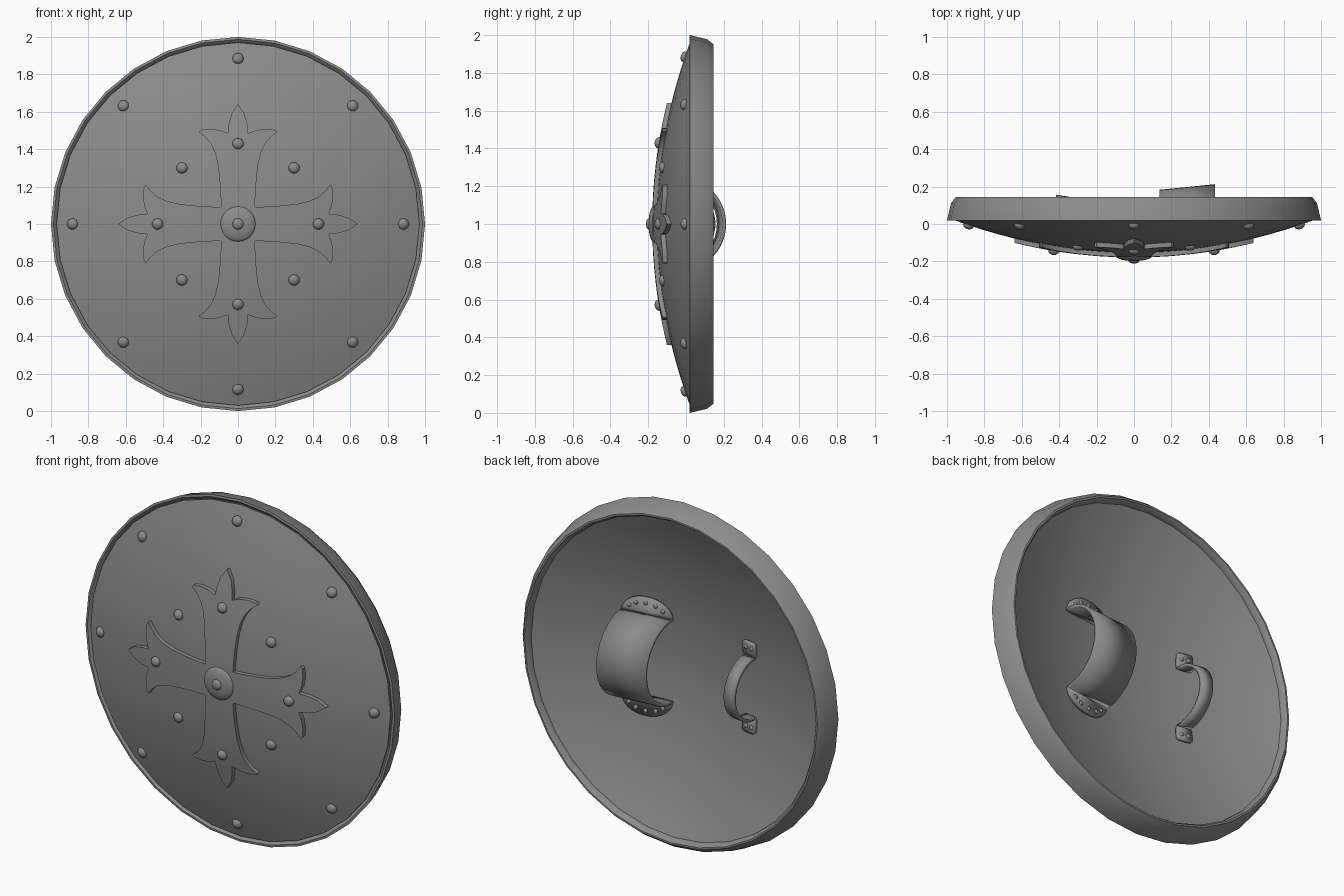
import bpy, bmesh
from math import sin, cos, pi
from mathutils import Matrix, Vector

if "Cube" in bpy.data.objects:
    bpy.data.objects.remove(bpy.data.objects["Cube"])

grey = bpy.data.materials.new("dark_grey")
grey.diffuse_color = (0.26, 0.26, 0.26, 1)
grey.use_nodes = True
grey.node_tree.nodes["Principled BSDF"].inputs["Base Color"].default_value = grey.diffuse_color


def dome(x, z):
    """Front surface depth, with x and z measured from the shield centre."""
    return -0.155 + 0.19 * (x * x + z * z)


def hollow(x, z):
    """Back surface depth."""
    return -0.1 + 0.24 * (x * x + z * z)


def finish(name, bm, angle=35):
    bmesh.ops.remove_doubles(bm, verts=bm.verts, dist=1e-5)
    bmesh.ops.recalc_face_normals(bm, faces=bm.faces)
    me = bpy.data.meshes.new(name)
    bm.to_mesh(me)
    bm.free()
    me.materials.append(grey)
    ob = bpy.data.objects.new(name, me)
    ob.location.z = 1
    bpy.context.collection.objects.link(ob)
    bpy.ops.object.select_all(action='DESELECT')
    ob.select_set(True)
    bpy.context.view_layer.objects.active = ob
    bpy.ops.object.shade_smooth_by_angle(angle=angle * pi / 180)
    return ob


def lathe(name, profile, n, closed=False, angle=35):
    """Spin (radius, y) points around the y axis."""
    bm = bmesh.new()
    rings = [[bm.verts.new((r * sin(2 * pi * i / n), y, r * cos(2 * pi * i / n)))
              for i in range(n)] if r > 0 else [bm.verts.new((0, y, 0))] * n
             for r, y in profile]
    pairs = list(zip(rings, rings[1:])) + ([(rings[-1], rings[0])] if closed else [])
    for p, q in pairs:
        for i in range(n):
            j = (i + 1) % n
            bm.faces.new(list(dict.fromkeys((p[i], p[j], q[j], q[i]))))
    return finish(name, bm, angle)


def rivets(name, spots, radius, height, side):
    """Flattened domes at (x, y, z), aligned to the dome slope."""
    bm = bmesh.new()
    for x, y, z in spots:
        normal = Vector((0.4 * x, -1, 0.4 * z)) * side
        rot = normal.to_track_quat('Z', 'Y').to_matrix().to_4x4()
        mat = Matrix.Translation((x, y, z)) @ rot @ Matrix.Diagonal((radius, radius, height, 1))
        bmesh.ops.create_uvsphere(bm, u_segments=14, v_segments=8, radius=1, matrix=mat)
    return finish(name, bm, 50)


# Domed board, front and back skins
front = [(0.97 * i / 12, dome(0.97 * i / 12, 0)) for i in range(13)]
back = [(0.94 * i / 12, hollow(0.94 * i / 12, 0)) for i in range(12, -1, -1)]
lathe("shield_board", front + back, 32)

# Rim band with a thin front lip and bevelled back edge
lathe("rim", [(0.97, 0.035), (0.982, 0.022), (0.987, 0.018), (1.0, 0.02), (0.978, 0.112),
              (0.952, 0.145), (0.942, 0.145), (0.93, 0.128), (0.926, 0.1), (0.935, 0.035)],
      32, True, 30)

# Flared cross: rows of (half width, outline height, centre line height), turned four times
rows = [(0, 0, 0), (0.09, 0.09, 0.09), (0.093, 0.16, 0.16), (0.097, 0.22, 0.22),
        (0.106, 0.31, 0.31), (0.122, 0.38, 0.38), (0.145, 0.43, 0.4), (0.175, 0.465, 0.41),
        (0.21, 0.492, 0.42), (0.2, 0.503, 0.43), (0.15, 0.508, 0.437), (0.1, 0.502, 0.445),
        (0.055, 0.485, 0.47), (0.05, 0.53, 0.53), (0.034, 0.59, 0.59), (0, 0.64, 0.64)]
bm = bmesh.new()
for k in range(4):
    c, s = cos(k * pi / 2), sin(k * pi / 2)
    prev = None
    for w, edge_z, mid_z in rows:
        cur = []
        for f in (-1, -0.5, 0, 0.5, 1):
            x, z = f * w, mid_z + (edge_z - mid_z) * abs(f)
            cur.append(bm.verts.new((x * c - z * s, 0, x * s + z * c)))
        if prev:
            for i in range(4):
                bm.faces.new((prev[i], prev[i + 1], cur[i + 1], cur[i]))
        prev = cur
bmesh.ops.remove_doubles(bm, verts=bm.verts, dist=1e-5)
ext = bmesh.ops.extrude_face_region(bm, geom=bm.faces[:])["geom"]
raised = {v for v in ext if isinstance(v, bmesh.types.BMVert)}
for v in bm.verts:
    v.co.y = dome(v.co.x, v.co.z) + (-0.024 if v in raised else 0.008)
finish("cross", bm, 35)

# Centre boss
lathe("boss", [(0.097, -0.165), (0.094, -0.177), (0.085, -0.184), (0.065, -0.191),
               (0.04, -0.196), (0.0, -0.198)], 24, angle=50)

# Front rivets: outer ring, between the arms, on the arms and on the boss
spots = [(x, dome(x, z), z) for x in (-0.613, 0.613) for z in (-0.632, 0.632)]
for k in range(8):
    x, z = sin(k * pi / 4), cos(k * pi / 4)
    if k % 2 == 0:
        spots.append((0.885 * x, dome(0.885, 0), 0.885 * z))
    r, lift = (0.43, 0.024) if k % 2 == 0 else (0.424, 0)
    spots.append((r * x, dome(r, 0) - lift, r * z))
rivets("front_rivets", spots, 0.03, 0.022, 1)
rivets("boss_rivet", [(0, -0.196, 0)], 0.03, 0.016, 1)


def strap(name, xc, slope, rise, reach, width, plate, thick):
    """Arched band; plate lists (z, half width) of the end plates, outside in."""
    base = hollow(xc, plate[-1][0]) + thick / 2
    rows = [(-z, w, None) for z, w in plate]
    n = 20
    for i in range(n + 1):
        t = pi * i / n
        rows.append((-reach * cos(t), width, base + 0.004 + (rise - base) * sin(t)))
    rows += [(z, w, None) for z, w in reversed(plate)]
    bm = bmesh.new()
    prev = None
    for z, w, y in rows:
        cur = []
        for d in (-w, w):
            yy = hollow(xc + d, z) + thick / 2 if y is None else y + slope * d
            cur.append(bm.verts.new((xc + d, yy, z)))
        if prev:
            bm.faces.new((prev[0], prev[1], cur[1], cur[0]))
        prev = cur
    ob = finish(name, bm, 40)
    mod = ob.modifiers.new("thickness", 'SOLIDIFY')
    mod.thickness, mod.offset = thick, 0
    return ob


# Wide forearm strap with half-round end plates
angles = [0.2 + i * (pi / 2 - 0.2) / 7 for i in range(8)]
plate = [(0.245 + 0.1 * cos(t), 0.148 * sin(t)) for t in angles]
strap("arm_strap", 0.285, 0.1, 0.184, 0.24, 0.148, plate, 0.02)

# Narrow hand grip with rounded tabs
tab = [(0.265, 0.03), (0.261, 0.04), (0.253, 0.045), (0.195, 0.045), (0.18, 0.038)]
strap("hand_grip", -0.382, -0.16, 0.138, 0.175, 0.036, tab, 0.018)

# Small rivets on the plates
small = []
for s in (-1, 1):
    for k in range(5):
        t = (k - 2) * 0.55
        x, z = 0.285 + 0.112 * sin(t), s * (0.257 + 0.058 * cos(t))
        sag = max(0.148 ** 2 - (x - 0.285) ** 2, 0)
        small.append((x, hollow(x, z) + 0.02 + 0.14 * sag, z))
    for d in (-0.02, 0.02):
        x, z = -0.382 + d, s * 0.23
        small.append((x, hollow(x, z) + 0.018, z))
rivets("strap_rivets", small, 0.013, 0.009, -1)
